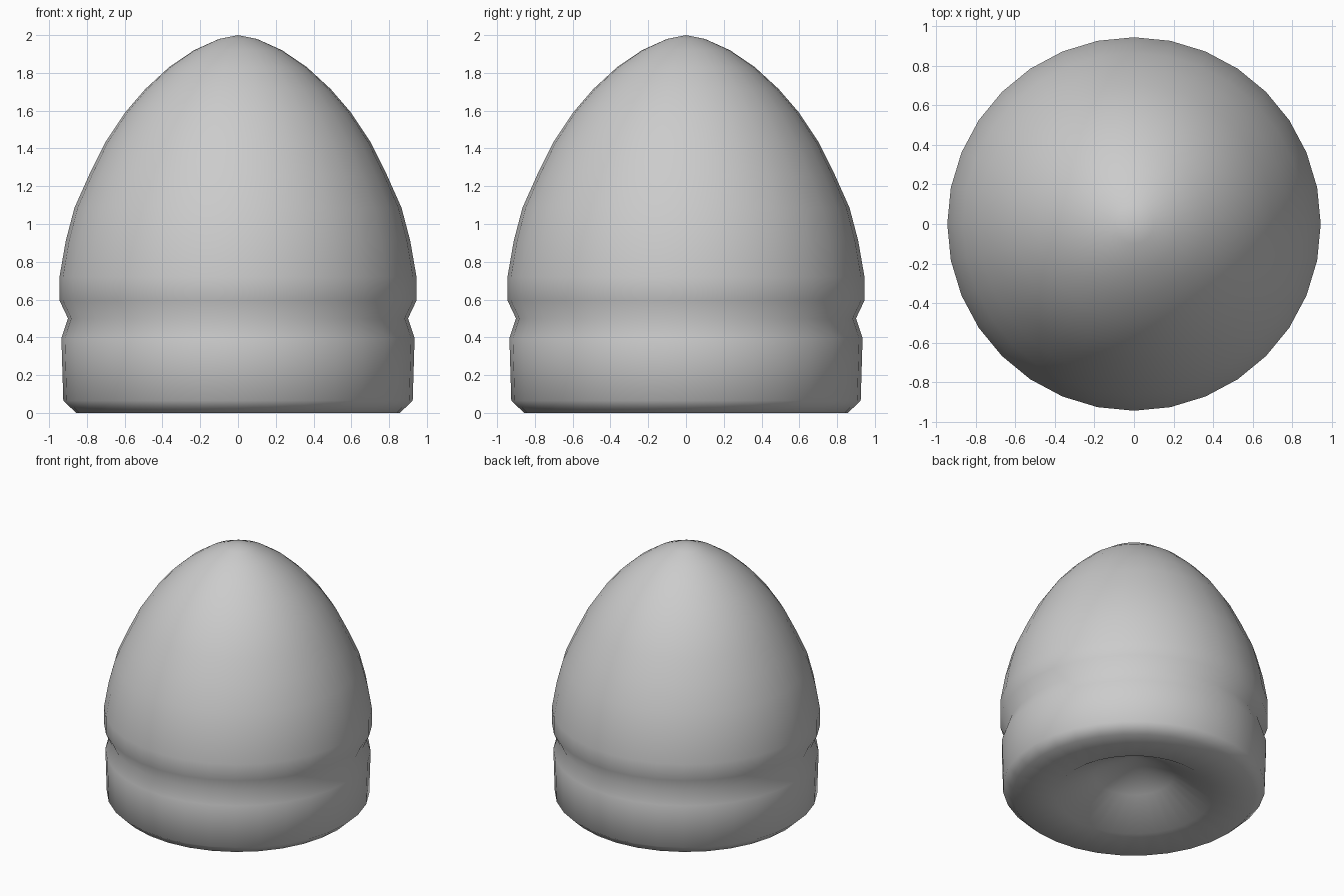
import bpy
import bmesh
import math

if "Cube" in bpy.data.objects:
    bpy.data.objects.remove(bpy.data.objects["Cube"])

SEGMENTS = 32

# Half profile (radius, height): hollow base, chamfered rim, groove, ogive nose
PROFILE = [
    (0.0, 0.31), (0.28, 0.16), (0.55, 0.0), (0.857, 0.0),
    (0.925, 0.065), (0.935, 0.395), (0.90, 0.50), (0.945, 0.595), (0.945, 0.72),
    (0.912, 0.91), (0.866, 1.085), (0.788, 1.26), (0.704, 1.43), (0.598, 1.59),
    (0.49, 1.715), (0.365, 1.83), (0.233, 1.92), (0.10, 1.98), (0.0, 2.0),
]


def lathe(name, profile, segments):
    """Spin a half profile around z into a closed, smooth solid."""
    bm = bmesh.new()
    verts = [bm.verts.new((r, 0, z)) for r, z in profile]
    edges = [bm.edges.new(pair) for pair in zip(verts, verts[1:])]
    bmesh.ops.spin(bm, geom=verts + edges, cent=(0, 0, 0), axis=(0, 0, 1),
                   angle=math.tau, steps=segments)
    bmesh.ops.remove_doubles(bm, verts=bm.verts, dist=0.0005)
    bmesh.ops.recalc_face_normals(bm, faces=bm.faces)
    for face in bm.faces:
        face.smooth = True
    mesh = bpy.data.meshes.new(name)
    bm.to_mesh(mesh)
    bm.free()
    obj = bpy.data.objects.new(name, mesh)
    bpy.context.collection.objects.link(obj)
    return obj


# Grooved pointed body with a hollow underside
lathe("grooved_dome", PROFILE, SEGMENTS)
